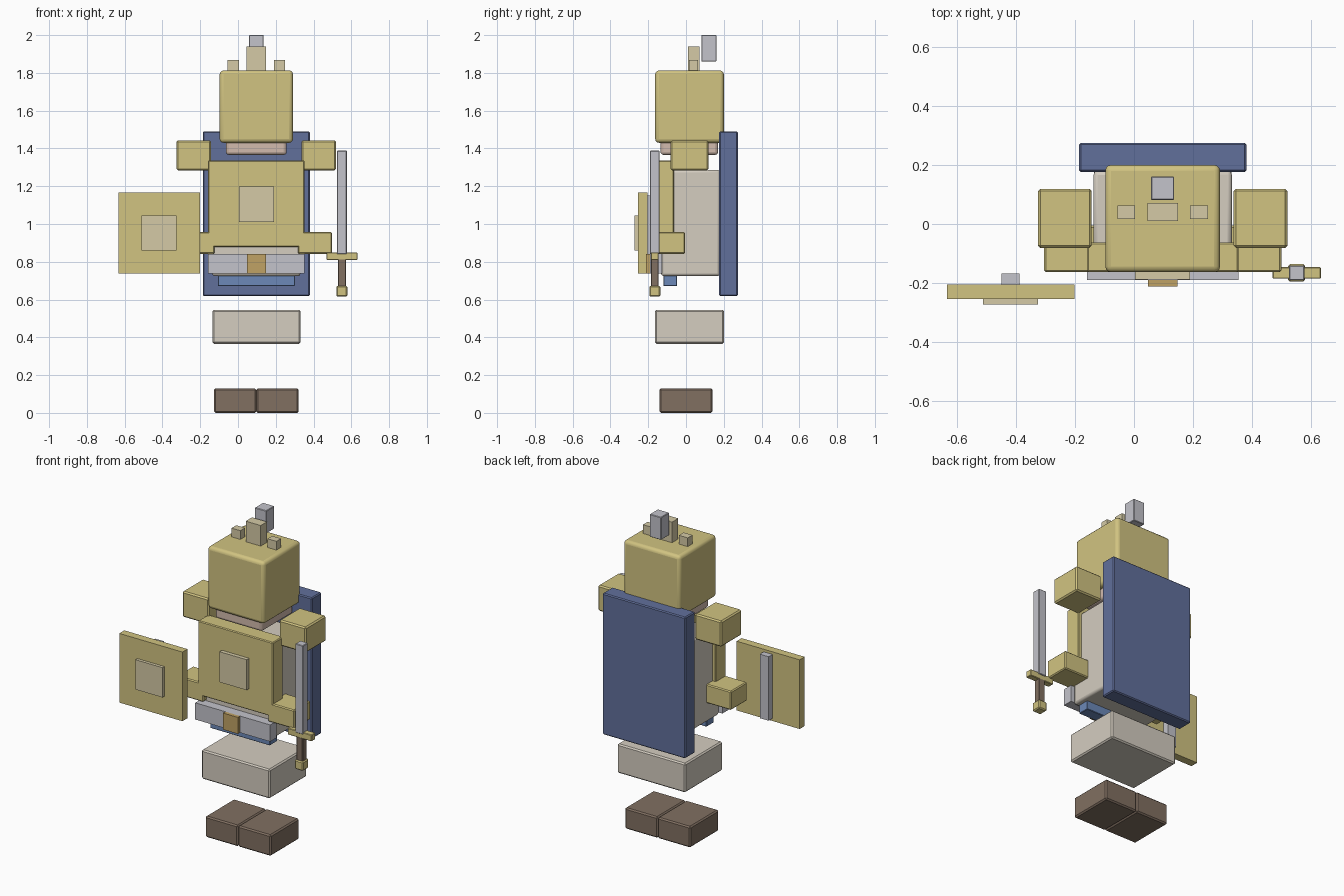
import bpy

CX = 0.097  # body centre line


def mat(name, r, g, b):
    m = bpy.data.materials.new(name)
    m.diffuse_color = (r, g, b, 1)
    return m


gold = mat("gold", 0.64, 0.55, 0.22)
pale = mat("pale_gold", 0.66, 0.59, 0.38)
brass = mat("brass", 0.53, 0.36, 0.13)
cloth = mat("cloth", 0.66, 0.61, 0.53)
skin = mat("skin", 0.65, 0.50, 0.42)
leather = mat("leather", 0.22, 0.16, 0.12)
blue = mat("blue", 0.12, 0.16, 0.33)
sky = mat("light_blue", 0.15, 0.25, 0.48)
steel = mat("steel", 0.55, 0.55, 0.60)
dark = mat("dark", 0.03, 0.02, 0.02)


def box(name, x, y, z, material, bevel=0.006, segments=1):
    """Box from (min, max) ranges, with a small edge bevel."""
    bpy.ops.mesh.primitive_cube_add(
        size=1, location=[(a + b) / 2 for a, b in (x, y, z)])
    o = bpy.context.object
    o.name = o.data.name = name
    o.scale = [b - a for a, b in (x, y, z)]
    bpy.ops.object.transform_apply(location=False, rotation=False, scale=True)
    o.data.materials.append(material)
    if bevel:
        m = o.modifiers.new("bevel", 'BEVEL')
        m.width, m.segments = bevel, segments
        if segments > 1:
            bpy.ops.object.shade_smooth_by_angle()
    return o


def mid(half):
    return (CX - half, CX + half)


def pair(name, inner, outer, y, z, material, bevel=0.006):
    """Two boxes mirrored about the body centre line."""
    box(name + "_left", (CX + inner, CX + outer), y, z, material, bevel)
    box(name + "_right", (CX - outer, CX - inner), y, z, material, bevel)


# Boots and legs
pair("boot", 0.0, 0.224, (-0.14, 0.14), (0, 0.13), leather, 0.008)
box("legs", mid(0.233), (-0.163, 0.202), (0.366, 0.546), cloth, 0.008)

# Torso, tabard, belt and armour
box("torso", mid(0.234), (-0.132, 0.18), (0.724, 1.287), cloth, 0.014, 2)
box("tabard", mid(0.204), (-0.119, -0.048), (0.671, 0.8), sky, 0.003)
box("belt", mid(0.256), (-0.19, -0.128), (0.737, 0.84), steel, 0)
box("buckle", mid(0.05), (-0.212, -0.18), (0.738, 0.84), brass, 0)
box("breastplate", mid(0.256), (-0.163, -0.063), (0.878, 1.337), gold, 0.005)
box("chest_emblem", mid(0.093), (-0.187, -0.155), (1.01, 1.198), pale, 0)

# Arms
pair("shoulder", 0.24, 0.422, (-0.081, 0.119), (1.284, 1.443), gold, 0.008)
pair("hand", 0.221, 0.401, (-0.163, -0.005), (0.842, 0.958), gold, 0.006)

# Cape
box("cape", mid(0.283), (0.176, 0.274), (0.618, 1.49), blue, 0.006)

# Head, helmet and crest
box("face", mid(0.161), (-0.135, 0.17), (1.366, 1.7), skin, 0.016, 3)
box("helmet", mid(0.194), (-0.163, 0.2), (1.43, 1.813), gold, 0.02, 3)
pair("eye", 0.05, 0.075, (-0.1628, -0.13), (1.5, 1.53), dark, 0)
box("crest", mid(0.051), (0.01, 0.071), (1.79, 1.94), pale, 0)
pair("crest_stud", 0.093, 0.153, (0.017, 0.063), (1.79, 1.867), pale, 0)
box("plume", mid(0.039), (0.081, 0.161), (1.86, 2.0), steel, 0.003)

# Shield
box("shield", (-0.633, -0.202), (-0.254, -0.205), (0.739, 1.166), gold, 0)
box("shield_boss", (-0.51, -0.325), (-0.273, -0.25), (0.86, 1.044), pale, 0)
box("shield_strap", (-0.448, -0.387), (-0.207, -0.167), (0.755, 1.15), steel, 0)

# Sword
box("sword_blade", (0.524, 0.576), (-0.19, -0.14), (0.84, 1.388), steel, 0.003)
box("sword_guard", (0.468, 0.632), (-0.185, -0.146), (0.81, 0.85), gold, 0.003)
box("sword_grip", (0.529, 0.571), (-0.186, -0.145), (0.66, 0.815), leather, 0.003)
box("sword_pommel", (0.521, 0.579), (-0.194, -0.136), (0.615, 0.672), gold, 0.006)
